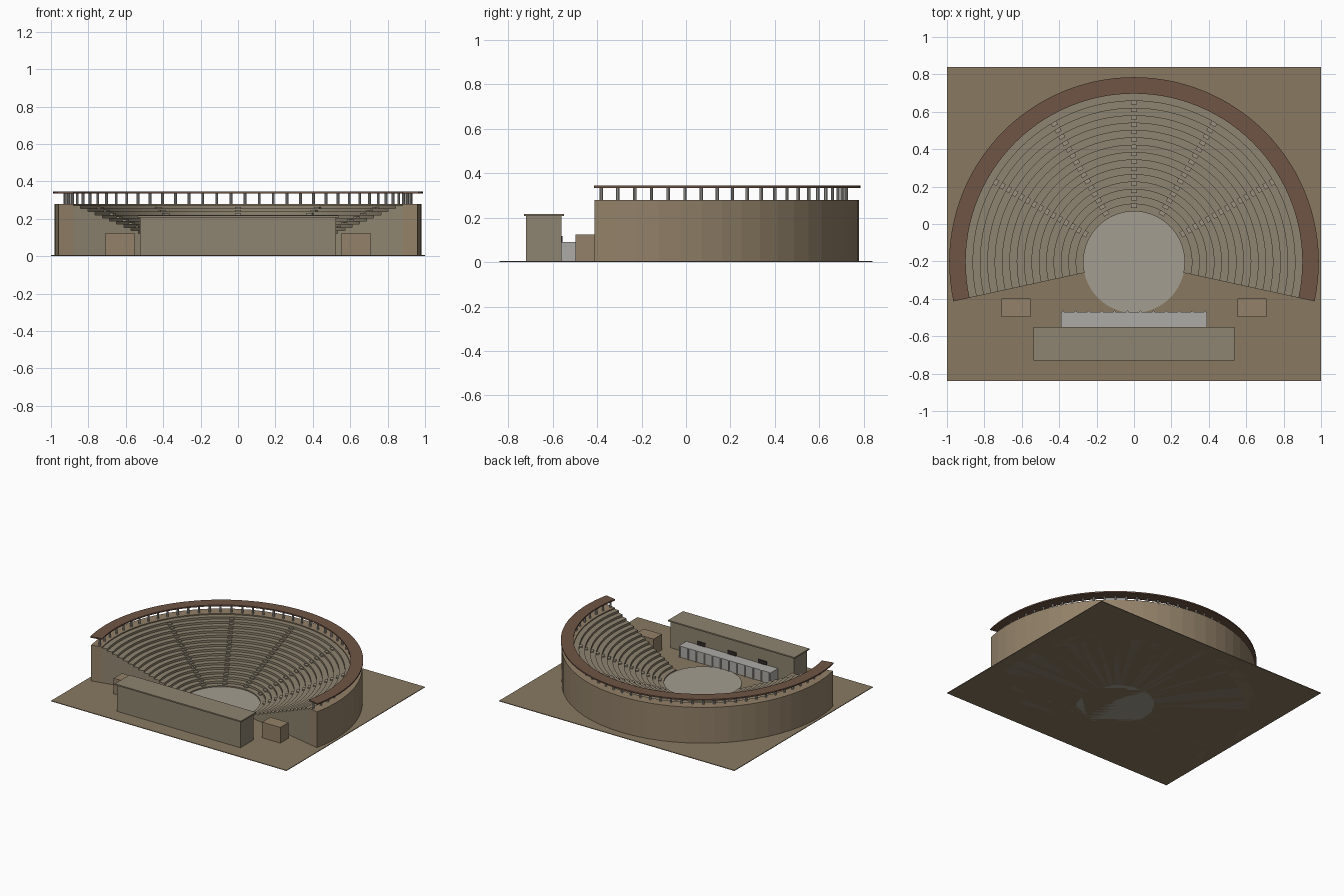
import bpy, bmesh, math

if "Cube" in bpy.data.objects:
    bpy.data.objects.remove(bpy.data.objects["Cube"])

CY = -0.203                      # centre of the seating curve
A0, A1 = math.radians(-12.3), math.radians(192.3)
R_IN, R_SEAT, R_OUT = 0.27, 0.90, 0.985
ROWS = 16
DR, DZ = (R_SEAT - R_IN) / ROWS, 0.27 / ROWS


def mat(name, c):
    m = bpy.data.materials.new(name)
    m.diffuse_color = (*c, 1)
    m.use_nodes = True
    m.node_tree.nodes["Principled BSDF"].inputs["Base Color"].default_value = m.diffuse_color
    return m


EARTH = mat("earth", (0.25, 0.19, 0.12))
STONE = mat("stone", (0.27, 0.23, 0.16))
WALL = mat("wall_stone", (0.29, 0.22, 0.14))
PALE = mat("pale_stone", (0.37, 0.34, 0.28))
STEP = mat("step_stone", (0.33, 0.29, 0.22))
MARBLE = mat("marble", (0.42, 0.41, 0.38))
TILE = mat("roof_tile", (0.16, 0.09, 0.06))
DARK = mat("door_dark", (0.03, 0.02, 0.02))


def finish(name, bm, m):
    bmesh.ops.recalc_face_normals(bm, faces=bm.faces)
    me = bpy.data.meshes.new(name)
    bm.to_mesh(me)
    bm.free()
    me.materials.append(m)
    ob = bpy.data.objects.new(name, me)
    bpy.context.collection.objects.link(ob)
    return ob


def sweep(name, profile, segs, m):
    """Sweep a closed (radius, z) profile along the seating arc."""
    bm = bmesh.new()
    rings = []
    for i in range(segs + 1):
        a = A0 + (A1 - A0) * i / segs
        rings.append([bm.verts.new((r * math.cos(a), CY + r * math.sin(a), z)) for r, z in profile])
    n = len(profile)
    for p, q in zip(rings, rings[1:]):
        for j in range(n):
            k = (j + 1) % n
            bm.faces.new((p[j], p[k], q[k], q[j]))
    bm.faces.new(rings[0])
    bm.faces.new(rings[-1][::-1])
    return finish(name, bm, m)


def add_box(bm, x0, x1, y0, y1, z0, z1, angle=None):
    vs = bmesh.ops.create_cube(bm, size=1)["verts"]
    for v in vs:
        x = (x0 + x1) / 2 + v.co.x * (x1 - x0)
        y = (y0 + y1) / 2 + v.co.y * (y1 - y0)
        z = (z0 + z1) / 2 + v.co.z * (z1 - z0)
        if angle is not None:    # x is radial, y is tangential
            c, s = math.cos(angle), math.sin(angle)
            x, y = x * c - y * s, CY + x * s + y * c
        v.co = (x, y, z)


def box(name, m, *dims):
    bm = bmesh.new()
    add_box(bm, *dims)
    return finish(name, bm, m)


def add_cyl(bm, x, y, r, z0, z1, segs):
    vs = bmesh.ops.create_cone(bm, cap_ends=True, segments=segs, radius1=r, radius2=r, depth=z1 - z0)["verts"]
    bmesh.ops.translate(bm, verts=vs, vec=(x, y, (z0 + z1) / 2))


# ground and orchestra floor
box("ground", EARTH, -1, 1, -0.84, 0.84, 0, 0.005)
bm = bmesh.new()
add_cyl(bm, 0, CY, R_IN + 0.002, 0.0, 0.01, 64)
finish("orchestra_floor", bm, PALE)

# stepped seating
prof = [(R_IN, 0)]
for i in range(ROWS):
    prof += [(R_IN + i * DR, (i + 1) * DZ + 0.002), (R_IN + (i + 1) * DR, (i + 1) * DZ + 0.002)]
prof.append((R_SEAT, 0))
sweep("seating", prof, 64, STONE)

# radial stairways: half steps in front of each riser
bm = bmesh.new()
for deg in (30, 60, 90, 120, 150):
    for i in range(1, ROWS):
        r = R_IN + i * DR
        add_box(bm, r - DR / 2, r + 0.002, -0.016, 0.016, i * DZ, (i + 0.5) * DZ + 0.002, math.radians(deg))
finish("stairways", bm, STEP)

# outer wall and gallery roof
sweep("outer_wall", [(R_SEAT, 0), (R_OUT - 0.003, 0), (R_OUT - 0.003, 0.28), (R_SEAT, 0.28)], 36, WALL)
sweep("gallery_roof", [(R_SEAT, 0.335), (R_OUT + 0.003, 0.335), (R_OUT + 0.003, 0.345), (R_SEAT, 0.345)], 64, TILE)

# gallery colonnade
bm = bmesh.new()
N = 44
for i in range(N):
    a = A0 + 0.02 + (A1 - A0 - 0.04) * i / (N - 1)
    add_cyl(bm, 0.925 * math.cos(a), CY + 0.925 * math.sin(a), 0.0075, 0.28, 0.336, 8)
finish("gallery_columns", bm, MARBLE)

# stage building
box("stage_building", STONE, -0.525, 0.525, -0.72, -0.56, 0, 0.207)
box("stage_building_roof", STONE, -0.537, 0.537, -0.73, -0.55, 0.207, 0.217)
box("stage_platform", MARBLE, -0.39, 0.39, -0.562, -0.47, 0, 0.09)

# small columns along the stage front
bm = bmesh.new()
for i in range(12):
    add_cyl(bm, -0.38 + 0.76 * i / 11, -0.469, 0.006, 0, 0.089, 8)
finish("stage_front_columns", bm, MARBLE)

# doors above the stage
bm = bmesh.new()
for x in (-0.26, 0, 0.26):
    add_box(bm, x - 0.035, x + 0.035, -0.562, -0.555, 0.09, 0.118)
finish("stage_doors", bm, DARK)

# side entrance blocks
for side, s in (("left", -1), ("right", 1)):
    xs = sorted((s * 0.553, s * 0.708))
    box(side + "_entrance_block", WALL, *xs, -0.497, -0.397, 0, 0.125)
